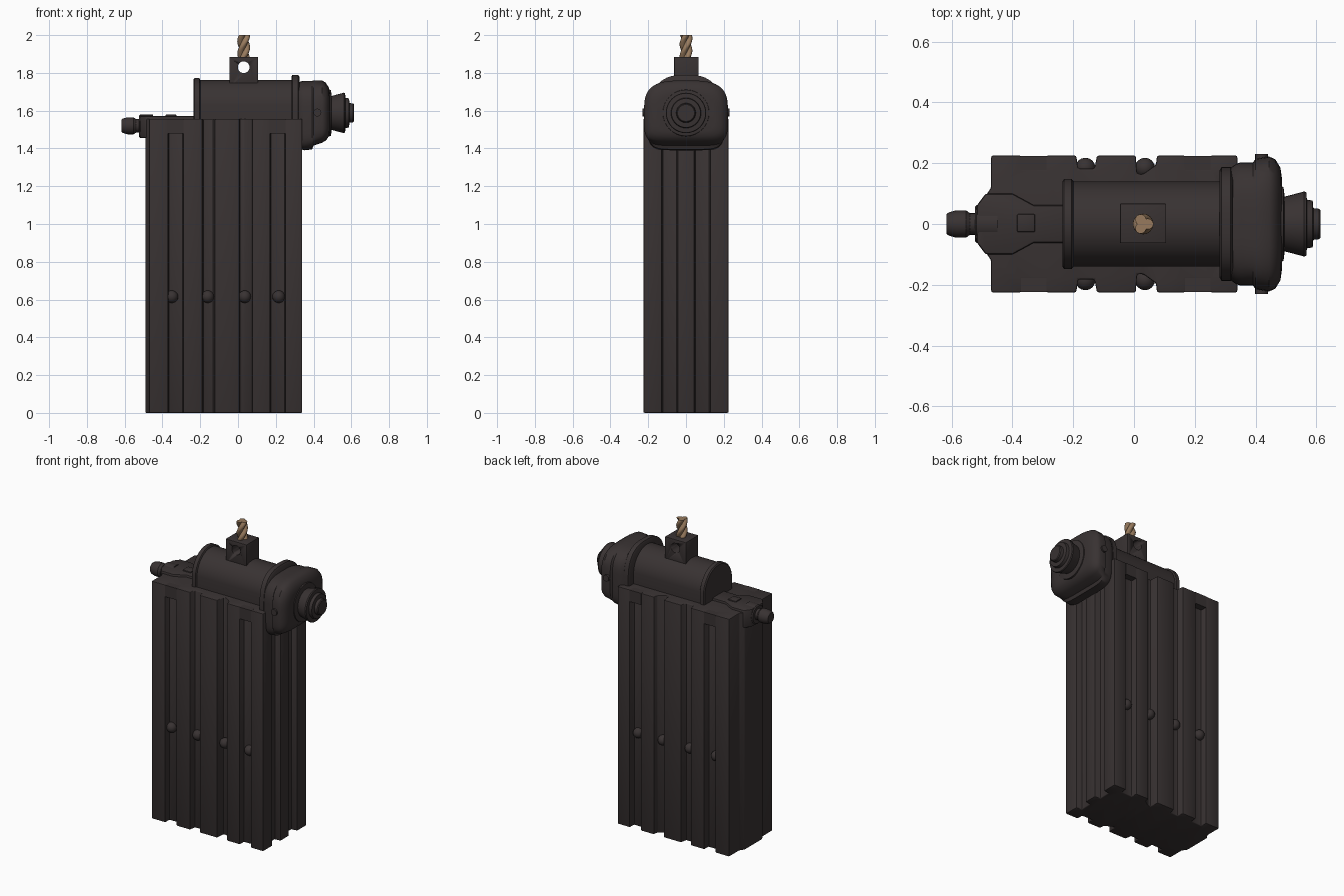
import bpy, bmesh, math
from mathutils import Matrix, Vector

if "Cube" in bpy.data.objects:
    bpy.data.objects.remove(bpy.data.objects["Cube"])


def material(name, rgb):
    m = bpy.data.materials.new(name)
    m.diffuse_color = (*rgb, 1)
    m.use_nodes = True
    m.node_tree.nodes["Principled BSDF"].inputs["Base Color"].default_value = m.diffuse_color
    return m


IRON = material("dark iron", (0.040, 0.032, 0.032))
ROPE = material("tan rope", (0.31, 0.195, 0.11))


def finish(name, bm, mat=IRON, bevel=0.0, angle=35):
    bmesh.ops.recalc_face_normals(bm, faces=bm.faces)
    me = bpy.data.meshes.new(name)
    bm.to_mesh(me)
    bm.free()
    me.materials.append(mat)
    ob = bpy.data.objects.new(name, me)
    bpy.context.collection.objects.link(ob)
    bpy.ops.object.select_all(action='DESELECT')
    ob.select_set(True)
    bpy.context.view_layer.objects.active = ob
    if bevel:
        b = ob.modifiers.new("bevel", 'BEVEL')
        b.width, b.segments, b.limit_method = bevel, 2, 'ANGLE'
        bpy.ops.object.modifier_apply(modifier="bevel")
    bpy.ops.object.shade_smooth_by_angle(angle=math.radians(angle))
    return ob


def loft(name, rings, mat=IRON, bevel=0.0, angle=35):
    """Skin a list of equal-length point rings and cap both ends."""
    bm = bmesh.new()
    vs = [[bm.verts.new(p) for p in r] for r in rings]
    n = len(vs[0])
    for a, b in zip(vs, vs[1:]):
        for i in range(n):
            j = (i + 1) % n
            bm.faces.new((a[i], a[j], b[j], b[i]))
    bm.faces.new(vs[0])
    bm.faces.new(vs[-1])
    return finish(name, bm, mat, bevel, angle)


def prism(name, outline, z0, z1, bevel=0.0):
    return loft(name, [[(x, y, z) for x, y in outline] for z in (z0, z1)], bevel=bevel)


def box(name, x0, x1, y0, y1, z0, z1, bevel=0.0):
    return prism(name, [(x0, y0), (x1, y0), (x1, y1), (x0, y1)], z0, z1, bevel)


def turned(name, cz, prof, n=32):
    """Round part on an axis along x; prof holds (x, radius)."""
    return loft(name, [[(x, r * math.cos(2 * math.pi * i / n), cz + r * math.sin(2 * math.pi * i / n))
                        for i in range(n)] for x, r in prof], angle=30)


def casing(name, cz, stations, e_top, e_bot, n=48):
    """Rounded arch casing along x; stations hold (x, half width, top, bottom)."""
    rings = []
    for x, w, t, b in stations:
        ring = []
        for i in range(n):
            a = 2 * math.pi * (i + 0.5) / n
            c, s = math.cos(a), math.sin(a)
            e, h = (e_top, t) if s > 0 else (e_bot, b)
            ring.append((x, w * math.copysign(abs(c) ** e, c), cz + h * math.copysign(abs(s) ** e, s)))
        rings.append(ring)
    return loft(name, rings)


# Fluted main body: half outline along the front, mirrored to the back
TOP = 1.557
half = [(-0.49, -0.09), (-0.47, -0.12), (-0.47, -0.225),
        (-0.37, -0.225), (-0.368, -0.182), (-0.292, -0.182), (-0.29, -0.225),
        (-0.19, -0.225), (-0.184, -0.182), (-0.13, -0.182), (-0.122, -0.225),
        (0.006, -0.225), (0.010, -0.165), (0.030, -0.165), (0.072, -0.195), (0.076, -0.225),
        (0.17, -0.225), (0.172, -0.182), (0.248, -0.182), (0.25, -0.225),
        (0.34, -0.225), (0.34, -0.128), (0.30, -0.124), (0.30, -0.048), (0.34, -0.044)]
prism("body", half + [(x, -y) for x, y in reversed(half)], 0, TOP, bevel=0.006)

# Closed slot ends and studs in the flutes, on both broad sides
for side, s in (("front", -1), ("back", 1)):
    for k, (x0, x1) in enumerate(((-0.372, -0.288), (0.168, 0.252))):
        ya, yb = sorted((s * 0.15, s * 0.2245))
        box(f"slot_cap_{side}_{k}", x0, x1, ya, yb, 1.48, TOP - 0.001)
    for k, x in enumerate((-0.350, -0.160, 0.036, 0.215)):
        bm = bmesh.new()
        bmesh.ops.create_uvsphere(bm, u_segments=16, v_segments=10, radius=0.033,
                                  matrix=Matrix.Translation((x, s * 0.185, 0.615)))
        finish(f"stud_{side}_{k}", bm)

# Motor drum with end rims
casing("motor_drum", 1.62, [(-0.225, 0.14, 0.143, 0.10), (0.30, 0.14, 0.143, 0.10)], 1.0, 0.15)
casing("motor_end_rim", 1.62, [(-0.236, 0.140, 0.145, 0.09), (-0.230, 0.148, 0.153, 0.09),
                               (-0.205, 0.148, 0.153, 0.09), (-0.198, 0.138, 0.14, 0.09)], 1.0, 0.15)
casing("motor_collar", 1.59, [(0.282, 0.175, 0.188, 0.12), (0.288, 0.188, 0.20, 0.13),
                              (0.318, 0.188, 0.20, 0.13), (0.326, 0.178, 0.188, 0.12)], 0.75, 0.3)

# Gear head
casing("gear_head", 1.59, [(0.318, 0.185, 0.16, 0.16), (0.336, 0.198, 0.166, 0.195),
                           (0.352, 0.203, 0.168, 0.200), (0.392, 0.203, 0.168, 0.195),
                           (0.400, 0.215, 0.170, 0.175), (0.445, 0.222, 0.170, 0.160),
                           (0.465, 0.213, 0.158, 0.148), (0.482, 0.185, 0.130, 0.125),
                           (0.487, 0.150, 0.100, 0.100)], 0.62, 0.35)
for side, s in (("front", -1), ("back", 1)):
    bm = bmesh.new()
    bmesh.ops.create_cone(bm, cap_ends=True, segments=16, radius1=0.021, radius2=0.021, depth=0.05,
                          matrix=Matrix.Translation((0.42, s * 0.205, 1.59)) @ Matrix.Rotation(math.pi / 2, 4, 'X'))
    finish(f"head_bolt_{side}", bm)

# Flared end knob
turned("end_knob", 1.588, [(0.47, 0.126), (0.492, 0.122), (0.496, 0.09), (0.560, 0.107), (0.567, 0.104),
                           (0.569, 0.080), (0.588, 0.077), (0.590, 0.052), (0.609, 0.050), (0.614, 0.045)])

# Outlet nozzle and its housing on the left
turned("nozzle", 1.52, [(-0.47, 0.036), (-0.54, 0.036), (-0.553, 0.045), (-0.585, 0.045),
                        (-0.610, 0.038), (-0.617, 0.032)], 20)
turned("nozzle_collar", 1.517, [(-0.45, 0.062), (-0.518, 0.062), (-0.524, 0.056)], 20)
hs = [(-0.518, -0.06), (-0.488, -0.10), (-0.40, -0.10), (-0.33, -0.062), (-0.22, -0.062)]
prism("nozzle_housing", hs + [(x, -y) for x, y in reversed(hs)], 1.455, 1.572, bevel=0.008)
box("housing_key", -0.385, -0.325, -0.027, 0.033, 1.55, 1.579, bevel=0.006)

# Hanging lug with a bored eye
lug = box("hanging_lug", -0.046, 0.106, -0.063, 0.067, 1.72, 1.885, bevel=0.003)
bm = bmesh.new()
bmesh.ops.create_cone(bm, cap_ends=True, segments=24, radius1=0.031, radius2=0.031, depth=0.4,
                      matrix=Matrix.Translation((0.03, 0, 1.83)) @ Matrix.Rotation(math.pi / 2, 4, 'X'))
cutter = finish("eye_cutter", bm)
cutter.hide_render = True
bpy.context.view_layer.objects.active = lug
cut = lug.modifiers.new("eye", 'BOOLEAN')
cut.operation, cut.object, cut.solver = 'DIFFERENCE', cutter, 'EXACT'
bpy.ops.object.modifier_apply(modifier="eye")
bpy.data.objects.remove(cutter)

# Twisted three-strand rope
rings = []
for k in range(17):
    z, turn = 1.87 + 0.13 * k / 16, -4.2 * k / 16
    ring = []
    for i in range(30):
        a = 2 * math.pi * i / 30
        r = 0.019 + 0.015 * abs(math.cos(1.5 * a))
        ring.append((0.03 + r * math.cos(a - turn), r * math.sin(a - turn), z))
    rings.append(ring)
loft("rope", rings, ROPE, angle=40)
